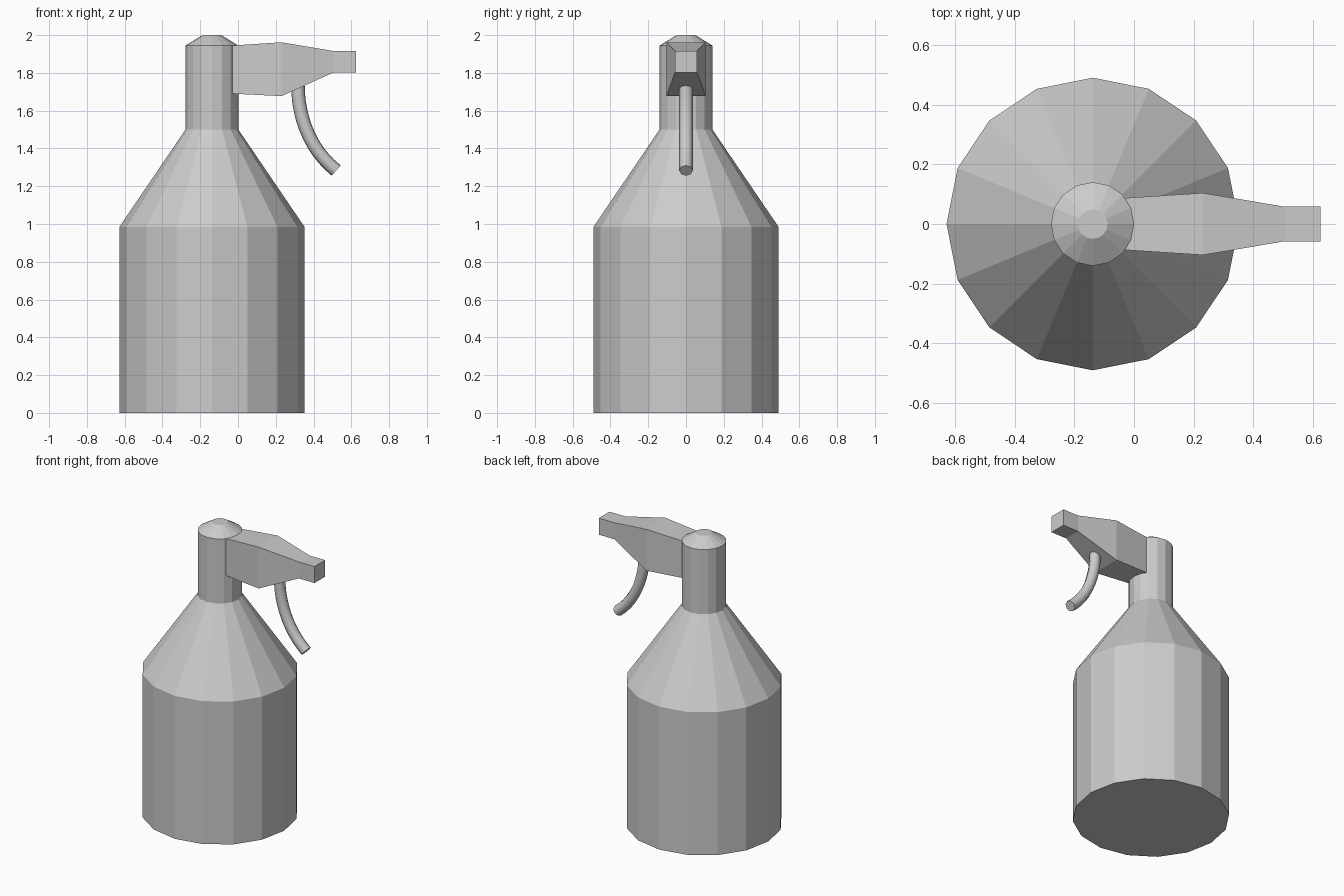
import bpy, bmesh
from math import cos, sin, tau, radians
from mathutils import Vector
from mathutils.geometry import interpolate_bezier

if "Cube" in bpy.data.objects:
    bpy.data.objects.remove(bpy.data.objects["Cube"])

AXIS_X = -0.138


def loft(name, rings):
    """Skin a closed solid through rings with equal point counts."""
    bm = bmesh.new()
    loops = [[bm.verts.new(p) for p in ring] for ring in rings]
    n = len(loops[0])
    for a, b in zip(loops, loops[1:]):
        for i in range(n):
            j = (i + 1) % n
            bm.faces.new((a[i], a[j], b[j], b[i]))
    bm.faces.new(loops[0][::-1])
    bm.faces.new(loops[-1])
    bmesh.ops.recalc_face_normals(bm, faces=bm.faces)
    mesh = bpy.data.meshes.new(name)
    bm.to_mesh(mesh)
    bm.free()
    obj = bpy.data.objects.new(name, mesh)
    bpy.context.collection.objects.link(obj)
    return obj


def circle(center, radius, sides, u, v):
    return [center + radius * (cos(tau * i / sides) * u + sin(tau * i / sides) * v)
            for i in range(sides)]


X, Y = Vector((1, 0, 0)), Vector((0, 1, 0))

# Bottle with sloped shoulder, neck and chamfered cap
profile = [(0.49, 0), (0.49, 0.985), (0.14, 1.5), (0.14, 1.945), (0.05, 2.0)]
loft("bottle", [circle(Vector((AXIS_X, 0, z)), r, 16, X, Y) for r, z in profile])

# Spray head: rectangular sections along x (x, half width, bottom, top)
sections = [(-0.03, 0.087, 1.69, 1.945), (0.23, 0.104, 1.677, 1.962),
            (0.505, 0.058, 1.802, 1.916), (0.624, 0.058, 1.802, 1.916)]
loft("spray_head", [[(x, -w, lo), (x, w, lo), (x, w, hi), (x, -w, hi)]
                    for x, w, lo, hi in sections])

# Curved trigger: round bar swept along a bezier
path = interpolate_bezier(Vector((0.317, 0, 1.74)), Vector((0.317, 0, 1.56)),
                          Vector((0.385, 0, 1.39)), Vector((0.52, 0, 1.283)), 12)
rings = []
for i, p in enumerate(path):
    t = (path[min(i + 1, len(path) - 1)] - path[max(i - 1, 0)]).normalized()
    rings.append(circle(p, 0.036, 8, Y.cross(t), Y))
trigger = loft("trigger", rings)
bpy.ops.object.select_all(action='DESELECT')
trigger.select_set(True)
bpy.context.view_layer.objects.active = trigger
bpy.ops.object.shade_smooth_by_angle(angle=radians(60))
